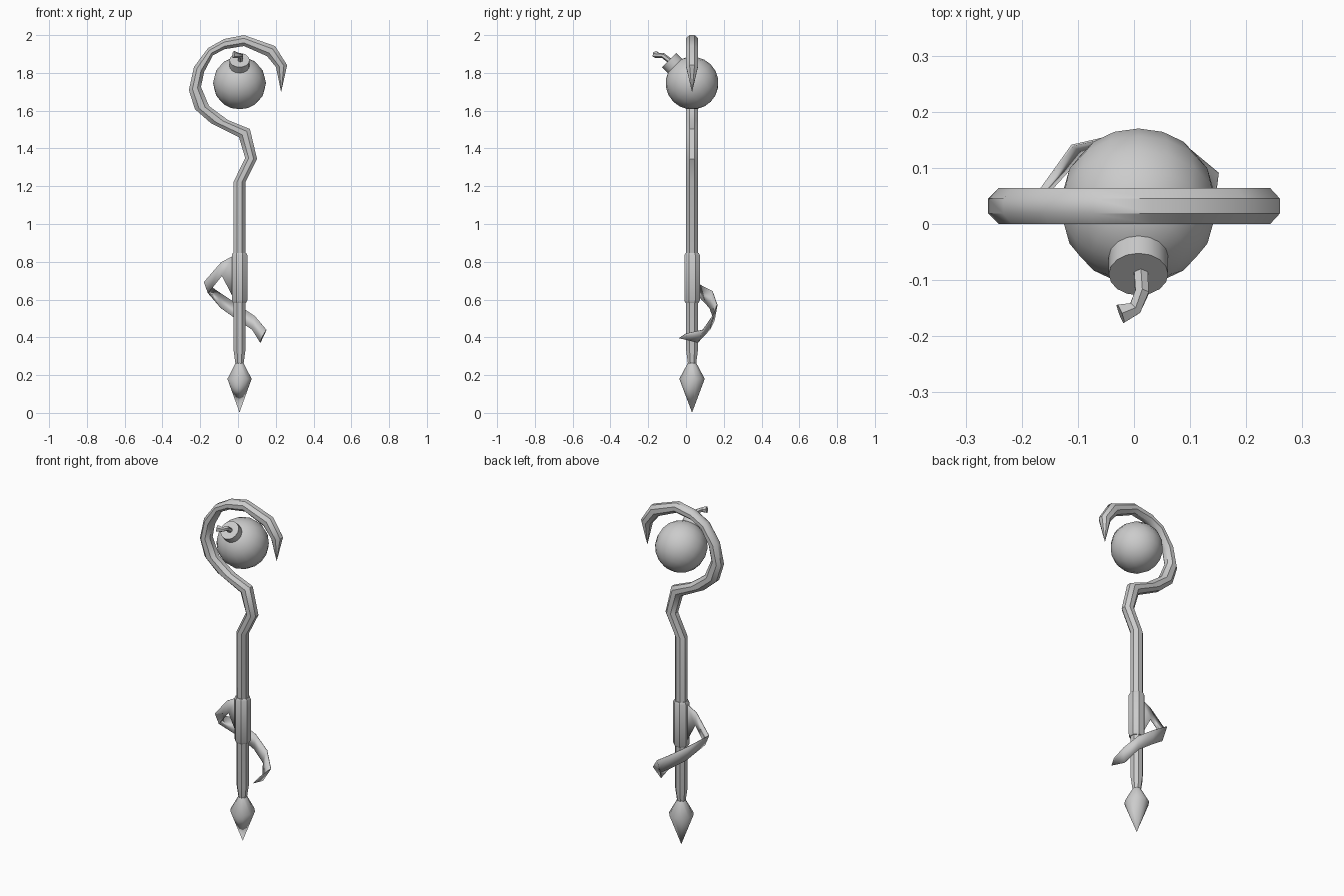
import bpy, bmesh, math
from mathutils import Vector, Matrix

if "Cube" in bpy.data.objects:
    bpy.data.objects.remove(bpy.data.objects["Cube"])

CX, CY = 0.008, 0.032


def finish(name, bm, angle=40, recalc=True):
    if recalc:
        bmesh.ops.recalc_face_normals(bm, faces=bm.faces)
    me = bpy.data.meshes.new(name)
    bm.to_mesh(me)
    bm.free()
    ob = bpy.data.objects.new(name, me)
    bpy.context.collection.objects.link(ob)
    bpy.ops.object.select_all(action='DESELECT')
    ob.select_set(True)
    bpy.context.view_layer.objects.active = ob
    bpy.ops.object.shade_smooth_by_angle(angle=math.radians(angle))
    return ob


def loft(name, rings, sides=8, angle=40):
    """rings: (centre, u, v) ellipses joined in order, ends capped."""
    bm = bmesh.new()
    loops = []
    for c, u, v in rings:
        loops.append([bm.verts.new(Vector(c)
                      + Vector(u) * math.cos(2 * math.pi * (i + .5) / sides) / math.cos(math.pi / sides)
                      + Vector(v) * math.sin(2 * math.pi * (i + .5) / sides) / math.cos(math.pi / sides))
                      for i in range(sides)])
    for a, b in zip(loops, loops[1:]):
        for i in range(sides):
            j = (i + 1) % sides
            bm.faces.new((a[i], a[j], b[j], b[i]))
    bm.faces.new(loops[0][::-1])
    bm.faces.new(loops[-1])
    bmesh.ops.remove_doubles(bm, verts=bm.verts, dist=0.0004)
    return finish(name, bm, angle)


def lathe(name, profile, sides=8, angle=40):
    return loft(name, [((CX, CY, z), (r, 0, 0), (0, r, 0)) for r, z in profile], sides, angle)


# Shaft and crook: round shaft rings, then left/right edge pairs along the crook
rings = [((CX, CY, z), (r, 0, 0), (0, r, 0)) for r, z in [(.021, .255), (.031, .33)]]
edges = [((-.024, 1.222), (.04, 1.222)), ((.038, 1.35), (.101, 1.344)),
         ((.005, 1.46), (.063, 1.503)), ((-.145, 1.535), (-.053, 1.55)),
         ((-.228, 1.608), (-.153, 1.624)), ((-.26, 1.709), (-.196, 1.725)),
         ((-.233, 1.831), (-.18, 1.804)), ((-.159, 1.931), (-.132, 1.894)),
         ((-.074, 1.979), (-.069, 1.926)), ((.032, 2.0), (.032, 1.942)),
         ((.196, 1.942), (.153, 1.889)), ((.26, 1.841), (.201, 1.831)),
         ((.2285, 1.698), (.2281, 1.698))]
for n, (l, r) in enumerate(edges):
    a, b = Vector((l[0], CY, l[1])), Vector((r[0], CY, r[1]))
    w = .0002 if n == len(edges) - 1 else .032
    rings.append(((a + b) / 2, (b - a) / 2, (0, w, 0)))
loft("shaft_and_crook", rings)

# Grip sleeve and pointed foot
lathe("grip", [(.035, .583), (.041, .595), (.041, .835), (.035, .847)])
lathe("foot_spike", [(.021, .265), (.064, .18), (.0002, .002)], 10, 50)

# Hanging ball, tilted so its pole faces up and forward
tilt = Matrix.Translation((CX, CY, 1.746)) @ Matrix.Rotation(math.radians(45), 4, 'X')
bm = bmesh.new()
bmesh.ops.create_uvsphere(bm, u_segments=16, v_segments=10, radius=.14, matrix=tilt)
finish("ball", bm)

# Ball neck
bm = bmesh.new()
bmesh.ops.create_cone(bm, cap_ends=True, segments=16, radius1=.053, radius2=.053, depth=.06,
                      matrix=tilt @ Matrix.Translation((0, 0, .142)))
finish("ball_neck", bm)

# Fuse: small tube bending forward, flaring at its end
path = [(.012, -.078, 1.858), (.014, -.122, 1.892), (.002, -.15, 1.893), (-.024, -.16, 1.897)]
radii = [.012, .012, .012, .017]
pts = [Vector(p) for p in path]
tube = []
for i, p in enumerate(pts):
    t = (pts[min(i + 1, 3)] - pts[max(i - 1, 0)]).normalized()
    u = t.cross(Vector((0, 0, 1))).normalized()
    tube.append((p, u * radii[i], t.cross(u) * radii[i]))
loft("fuse", tube, 6)

# Ribbon: top and bottom edge points, spiralling round the back
ribbon = [((-.02, .03, .835), (-.02, .03, .60)), ((-.09, .03, .797), (-.085, .035, .725)),
          ((-.18, .045, .693), (-.158, .05, .635)), ((-.11, .14, .645), (-.09, .125, .555)),
          ((0, .165, .572), (0, .15, .49)), ((.09, .14, .512), (.075, .125, .44)),
          ((.15, .09, .44), (.118, .062, .372)), ((.138, 0, .42), (.125, -.036, .396))]
bm = bmesh.new()
pairs = [[bm.verts.new(p) for p in pr] for pr in ribbon]
for a, b in zip(pairs, pairs[1:]):
    bm.faces.new((a[0], a[1], b[1], b[0]))
ob = finish("ribbon", bm)
mod = ob.modifiers.new("thickness", 'SOLIDIFY')
mod.thickness = .004
mod.offset = 0
